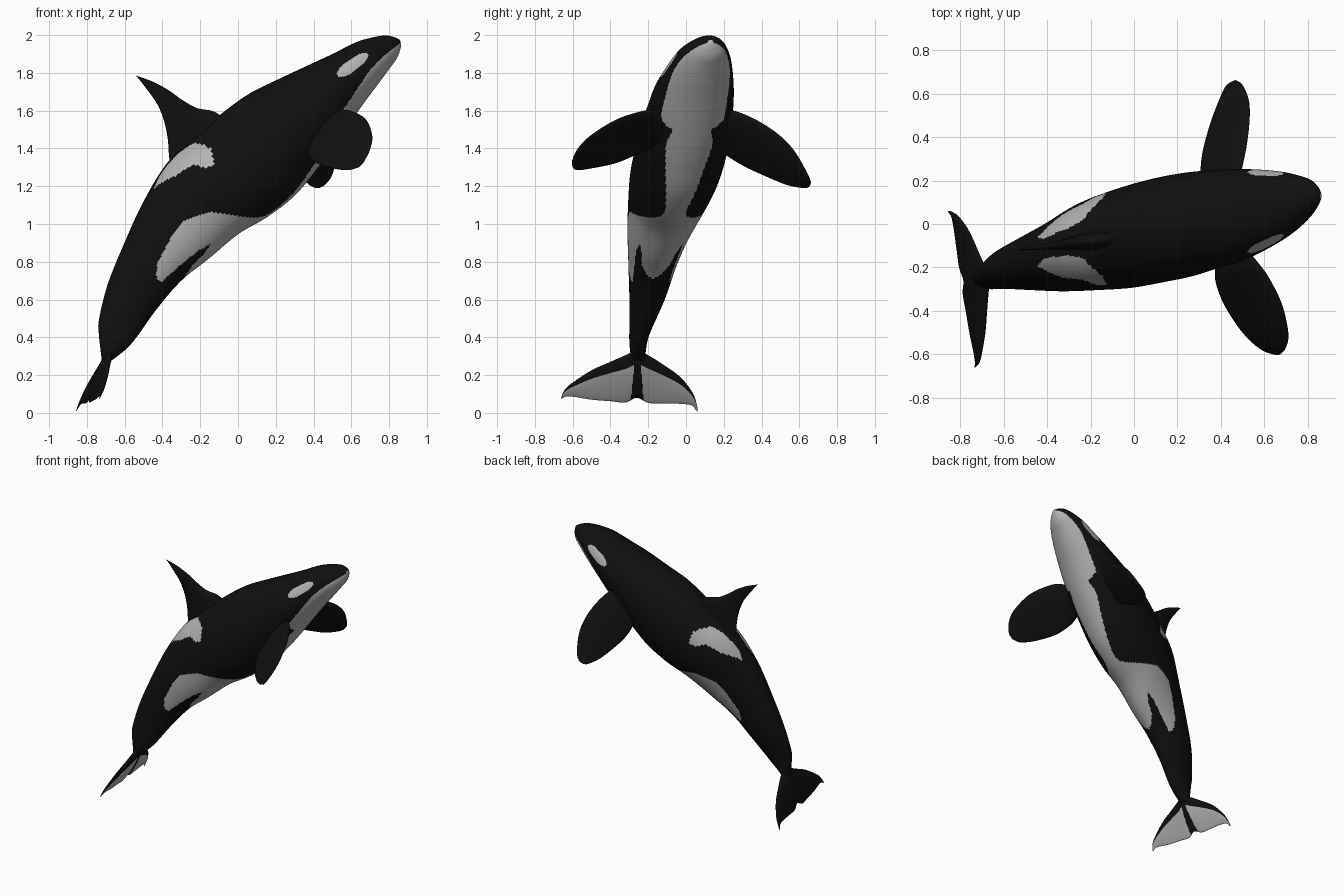
import bpy, bmesh, math
from mathutils import Vector

if "Cube" in bpy.data.objects:
    bpy.data.objects.remove(bpy.data.objects["Cube"])


def material(name, value):
    m = bpy.data.materials.new(name)
    m.diffuse_color = (value, value, value, 1)
    m.use_nodes = True
    m.node_tree.nodes["Principled BSDF"].inputs["Base Color"].default_value = m.diffuse_color
    return m


MATS = [material("black skin", 0.005), material("pale skin", 0.45)]


def spline(rows, u):
    """Smooth interpolation through rows of numbers at station u."""
    n = len(rows) - 1
    i = min(int(u), n - 1)
    t = u - i
    a, b, c, d = (rows[max(0, min(n, k))] for k in (i - 1, i, i + 1, i + 2))
    return [q + 0.5 * t * (r - p + t * (2 * p - 5 * q + 4 * r - s + t * (3 * (q - r) + s - p)))
            for p, q, r, s in zip(a, b, c, d)]


def curve(pts, u):
    """Linear lookup in a list of (position, value)."""
    if u <= pts[0][0]:
        return pts[0][1]
    for (a, p), (b, q) in zip(pts, pts[1:]):
        if u <= b:
            return p + (q - p) * (u - a) / (b - a)
    return pts[-1][1]


def loft(name, rings, colour):
    """Skin closed rings; colour(i, j) picks the material of each face."""
    bm = bmesh.new()
    vs = [[bm.verts.new(p) for p in ring] for ring in rings]
    n = len(rings[0])
    for i in range(len(vs) - 1):
        for j in range(n):
            k = (j + 1) % n
            f = bm.faces.new((vs[i][j], vs[i][k], vs[i + 1][k], vs[i + 1][j]))
            f.material_index = colour(i, j)
    bm.faces.new(vs[0])
    bm.faces.new(vs[-1]).material_index = colour(len(vs) - 2, 0)
    bmesh.ops.recalc_face_normals(bm, faces=bm.faces[:])
    for f in bm.faces:
        f.smooth = True
    me = bpy.data.meshes.new(name)
    bm.to_mesh(me)
    bm.free()
    for m in MATS:
        me.materials.append(m)
    ob = bpy.data.objects.new(name, me)
    bpy.context.collection.objects.link(ob)
    return ob


# ---- body: back x, z; belly x, z; lowest y, highest y, from tail to nose
BODY = [
    (-.72, .27, -.665, .28, -.292, -.218),
    (-.737, .42, -.59, .34, -.30, -.205),
    (-.735, .50, -.53, .41, -.30, -.18),
    (-.69, .68, -.43, .55, -.30, -.11),
    (-.61, .88, -.30, .70, -.305, -.05),
    (-.50, 1.12, -.15, .82, -.31, .022),
    (-.37, 1.33, .0, .945, -.305, .11),
    (-.22, 1.47, .16, 1.04, -.295, .17),
    (-.08, 1.59, .30, 1.15, -.27, .21),
    (.06, 1.69, .41, 1.28, -.245, .235),
    (.20, 1.76, .50, 1.40, -.21, .247),
    (.36, 1.835, .59, 1.53, -.175, .253),
    (.50, 1.90, .67, 1.645, -.125, .25),
    (.62, 1.96, .745, 1.745, -.07, .24),
    (.70, 1.985, .80, 1.82, -.02, .225),
    (.775, 1.998, .84, 1.875, .035, .205),
    (.825, 1.99, .858, 1.92, .08, .175),
    (.857, 1.975, .864, 1.95, .115, .145),
]
# Markings: station along the body against angle in degrees from the belly line
BELLY = [(3.7, 60), (3.8, 74), (4.1, 83), (4.8, 90), (5.25, 90), (5.9, 72), (6.5, 38),
         (6.9, 17), (7.2, 13), (8.5, 22), (10, 33), (10.6, 27), (10.75, 50), (11.7, 57),
         (13, 72), (15, 78), (17, 78)]
SADDLE_LOW = [(5.35, 158), (5.9, 134), (6.4, 128), (6.6, 114), (6.85, 112), (7.05, 130)]
SADDLE_HIGH = [(5.35, 159), (5.6, 166), (6.4, 164), (6.8, 157), (7, 139), (7.05, 130)]


def is_pale(u, a):
    if ((u - 12.5) / .8) ** 2 + ((a - 107) / 14) ** 2 < 1:      # eye patch
        return True
    if 5.35 < u < 7.05 and curve(SADDLE_LOW, u) < a < curve(SADDLE_HIGH, u):
        return True
    if u < 3.72 or a > curve(BELLY, u):
        return False
    if u < 5.3 and abs(a - 39) < curve([(3.7, 16), (4.2, 11), (5, 6), (5.3, 0)], u):
        return False                                           # dark notch
    if a < 39 and u < 4.1 + .4 * (a / 28) ** 2:                 # end of middle lobe
        return False
    return True


STEP, AROUND = 14, 180
rings = []
for i in range((len(BODY) - 1) * STEP + 1):
    dx, dz, vx, vz, y0, y1 = spline(BODY, i / STEP)
    ring = []
    for j in range(AROUND):
        t = 2 * math.pi * j / AROUND
        c, s = math.cos(t) / 2, math.sin(t) / 2
        ring.append(((dx + vx) / 2 + c * (vx - dx), (y0 + y1) / 2 + s * (y1 - y0),
                     (dz + vz) / 2 + c * (vz - dz)))
    rings.append(ring)


def body_colour(i, j):
    a = (j + .5) * 360 / AROUND
    return int(is_pale((i + .5) / STEP, min(a, 360 - a)))


loft("body", rings, body_colour)


# ---- fins: stations of leading point, trailing point, half thickness
def blade(name, rows, colour=lambda u, f, side: 0, step=12, n=48):
    rings = []
    last = (len(rows) - 1) * step
    for i in range(last + 1):
        u = i / step
        r = spline(rows, u)
        lead, trail = Vector(r[:3]), Vector(r[3:6])
        p = spline(rows, max(0, u - .2))
        q = spline(rows, min(len(rows) - 1, u + .2))
        span = Vector(q[:3]) + Vector(q[3:6]) - Vector(p[:3]) - Vector(p[3:6])
        normal = (trail - lead).cross(span).normalized()
        ring = []
        for j in range(n):
            t = 2 * math.pi * j / n
            f = (1 - math.cos(t)) / 2
            ring.append(lead.lerp(trail, f) + normal * (r[6] * math.sin(t) * (1.15 - .5 * f)))
        rings.append(ring)

    def pick(i, j):
        f = (1 - math.cos(2 * math.pi * (j + .5) / n)) / 2
        return colour((i + .5) / step, f, 1 if j < n / 2 else -1)
    return loft(name, rings, pick)


# Dorsal fin: flat shape in x, z that follows the line of the back
FIN = [(-.03, 1.52, -.35, 1.23, .05), (-.12, 1.592, -.365, 1.36, .04),
       (-.22, 1.615, -.372, 1.45, .03), (-.30, 1.66, -.39, 1.54, .023),
       (-.37, 1.71, -.425, 1.63, .016), (-.45, 1.753, -.48, 1.71, .01),
       (-.54, 1.786, -.535, 1.78, .002)]
blade("dorsal_fin", [(a, -.055 + .12 * a, b, c, -.055 + .12 * c, d, t) for a, b, c, d, t in FIN])

# Flippers, each in its own pose
blade("right_flipper", [
    (.50, -.10, 1.56, .40, -.10, 1.42, .035),
    (.56, -.17, 1.60, .375, -.21, 1.39, .033),
    (.62, -.25, 1.59, .38, -.28, 1.36, .03),
    (.68, -.37, 1.55, .42, -.38, 1.32, .025),
    (.71, -.50, 1.47, .50, -.50, 1.295, .018),
    (.70, -.57, 1.40, .58, -.575, 1.285, .012),
    (.67, -.603, 1.335, .64, -.60, 1.30, .003)])
blade("left_flipper", [
    (.48, .15, 1.58, .34, .15, 1.42, .035),
    (.49, .24, 1.60, .31, .22, 1.36, .033),
    (.515, .36, 1.555, .315, .32, 1.30, .03),
    (.53, .48, 1.48, .345, .44, 1.245, .025),
    (.528, .57, 1.39, .38, .54, 1.205, .018),
    (.50, .64, 1.27, .42, .63, 1.19, .012),
    (.47, .662, 1.22, .45, .655, 1.20, .003)])

# Tail flukes: y, leading z, trailing z, half thickness, on a tilted plane
FLUKE = [(-.66, .085, .072, .002), (-.64, .125, .085, .006), (-.60, .16, .086, .01),
         (-.50, .225, .07, .015), (-.40, .27, .062, .019), (-.32, .305, .055, .024),
         (-.26, .33, .08, .028), (-.20, .305, .053, .024), (-.12, .255, .05, .019),
         (-.03, .19, .048, .015), (.03, .115, .04, .01), (.05, .07, .018, .006),
         (.06, .03, .008, .002)]


def fluke_x(y, z):
    return -.793 + .45 * (z - .06) - .13 * (y + .26)


def fluke_colour(u, f, side):
    y = spline(FLUKE, u)[0]
    # leading edge and trailing point give the normal toward -x, so -1 is beneath
    beneath = side == FLUKE_UNDER
    return int(beneath and f > .27 and abs(y + .26) > .01 + .025 * f and .4 < u < 11.6)


# side whose normal (chord x span) points toward +x
chord = Vector((fluke_x(0, 0) - fluke_x(0, .2), 0, -.2))
FLUKE_UNDER = 1 if chord.cross(Vector((-.13, 1, 0))).x > 0 else -1
blade("tail_flukes", [(fluke_x(y, a), y, a, fluke_x(y, b), y, b, t) for y, a, b, t in FLUKE],
      fluke_colour)
